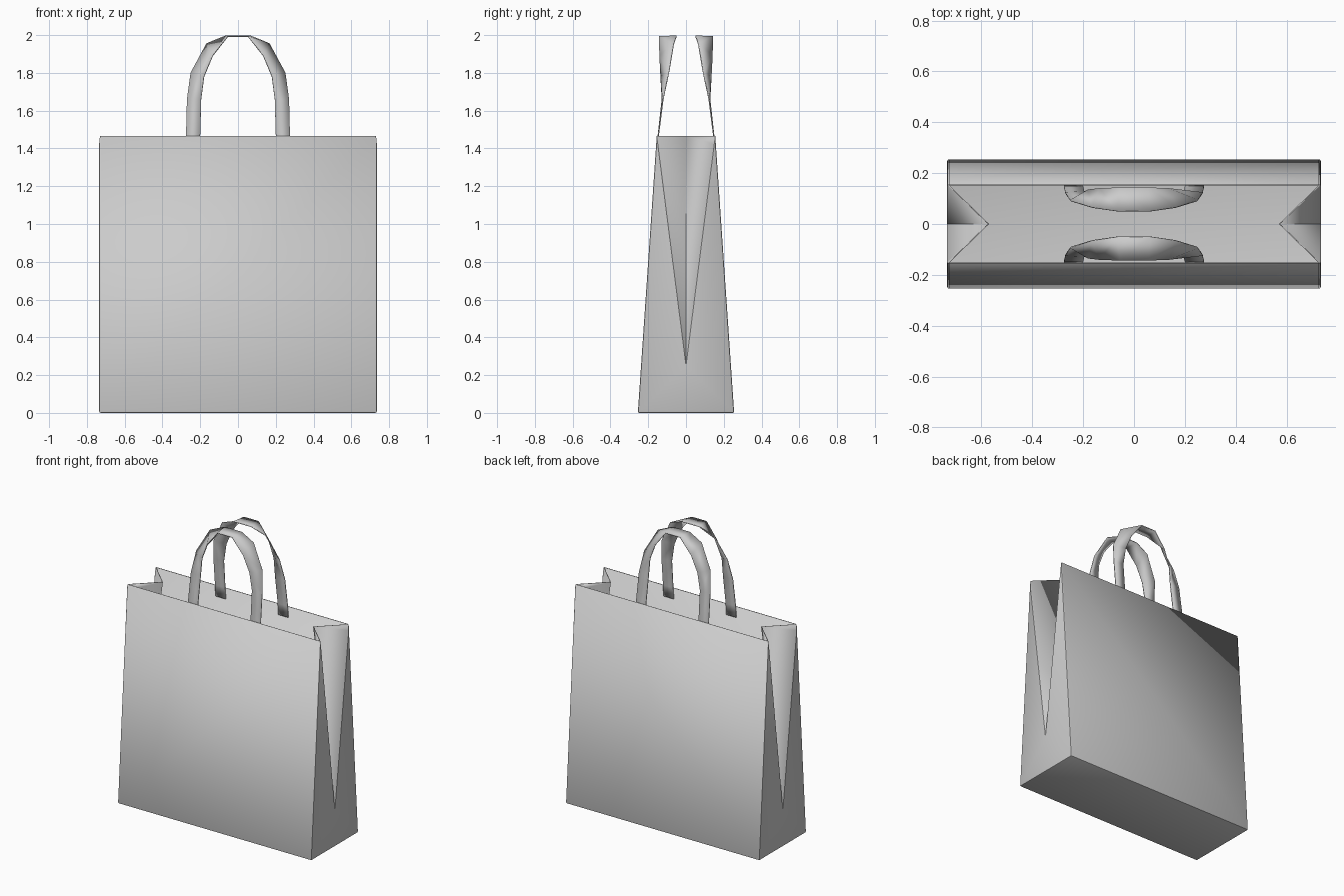
import bpy, bmesh
from mathutils import Vector

cube = bpy.data.objects.get("Cube")
if cube:
    bpy.data.objects.remove(cube, do_unlink=True)

HALF_W, BASE_D, TOP_D, TOP_Z = 0.735, 0.255, 0.155, 1.465
FOLD_X, FOLD_Z = 0.575, 0.25      # gusset crease at the rim, start of the crease

paper = bpy.data.materials.new("grey paper")
paper.use_nodes = True
GREY = (0.6, 0.6, 0.6, 1)
paper.diffuse_color = GREY
paper.node_tree.nodes["Principled BSDF"].inputs["Base Color"].default_value = GREY


def add_object(name, bm, thickness, offset):
    """Turn a sheet bmesh into a thin, smooth-shaded object."""
    mesh = bpy.data.meshes.new(name)
    bm.to_mesh(mesh)
    bm.free()
    mesh.materials.append(paper)
    obj = bpy.data.objects.new(name, mesh)
    bpy.context.collection.objects.link(obj)
    solid = obj.modifiers.new("thickness", 'SOLIDIFY')
    solid.thickness, solid.offset = thickness, offset
    bpy.ops.object.select_all(action='DESELECT')
    obj.select_set(True)
    bpy.context.view_layer.objects.active = obj
    bpy.ops.object.shade_smooth_by_angle(angle=0.6)
    return obj


# Bag body: folded sheet with gusseted sides
bm = bmesh.new()
base, top, apex, crease = {}, {}, {}, {}
for sx in (-1, 1):
    for sy in (-1, 1):
        base[sx, sy] = bm.verts.new((sx * HALF_W, sy * BASE_D, 0))
        top[sx, sy] = bm.verts.new((sx * HALF_W, sy * TOP_D, TOP_Z))
    apex[sx] = bm.verts.new((sx * HALF_W, 0, FOLD_Z))
    crease[sx] = bm.verts.new((sx * FOLD_X, 0, TOP_Z))

bm.faces.new([base[-1, -1], base[-1, 1], base[1, 1], base[1, -1]])
for sy in (-1, 1):
    bm.faces.new([base[-1, sy], base[1, sy], top[1, sy], top[-1, sy]])
for sx in (-1, 1):
    bm.faces.new([base[sx, -1], base[sx, 1], apex[sx]])
    for sy in (-1, 1):
        bm.faces.new([base[sx, sy], top[sx, sy], apex[sx]])
        bm.faces.new([top[sx, sy], crease[sx], apex[sx]])
bmesh.ops.recalc_face_normals(bm, faces=bm.faces)
# make sure the sheet faces outward
bm.faces.ensure_lookup_table()
if bm.faces[0].normal.z > 0:
    bmesh.ops.reverse_faces(bm, faces=bm.faces)

# Soften the bottom edges and the upright corners
corners = set(base.values())
rims = set(top.values())
soft = [e for e in bm.edges
        if all(v in corners for v in e.verts)
        or (any(v in corners for v in e.verts) and any(v in rims for v in e.verts))]
bmesh.ops.bevel(bm, geom=soft, offset=0.008, offset_type='OFFSET',
                segments=2, profile=0.5, affect='EDGES', clamp_overlap=True)
add_object("bag_body", bm, 0.005, -1)

# Handles: straps that twist from upright at the rim to level at the top
OUTER = [(0.275, 0.152, 1.39), (0.275, 0.146, 1.47), (0.27, 0.122, 1.66),
         (0.25, 0.092, 1.80), (0.165, 0.065, 1.955), (0.065, 0.05, 1.995)]
INNER = [(0.2, 0.152, 1.39), (0.2, 0.147, 1.47), (0.195, 0.126, 1.66),
         (0.18, 0.133, 1.78), (0.135, 0.139, 1.89), (0.055, 0.143, 1.992)]


def add_handle(name, sy):
    def full(points):
        half = [Vector((x, sy * y, z)) for x, y, z in points]
        return half + [Vector((-p.x, p.y, p.z)) for p in reversed(half)]

    bm = bmesh.new()
    rows = [(bm.verts.new(a), bm.verts.new(b))
            for a, b in zip(full(OUTER), full(INNER))]
    for (a, b), (c, d) in zip(rows, rows[1:]):
        bm.faces.new([a, b, d, c])
    bmesh.ops.recalc_face_normals(bm, faces=bm.faces)
    add_object(name, bm, 0.006, 0)


add_handle("front_handle", -1)
add_handle("back_handle", 1)
